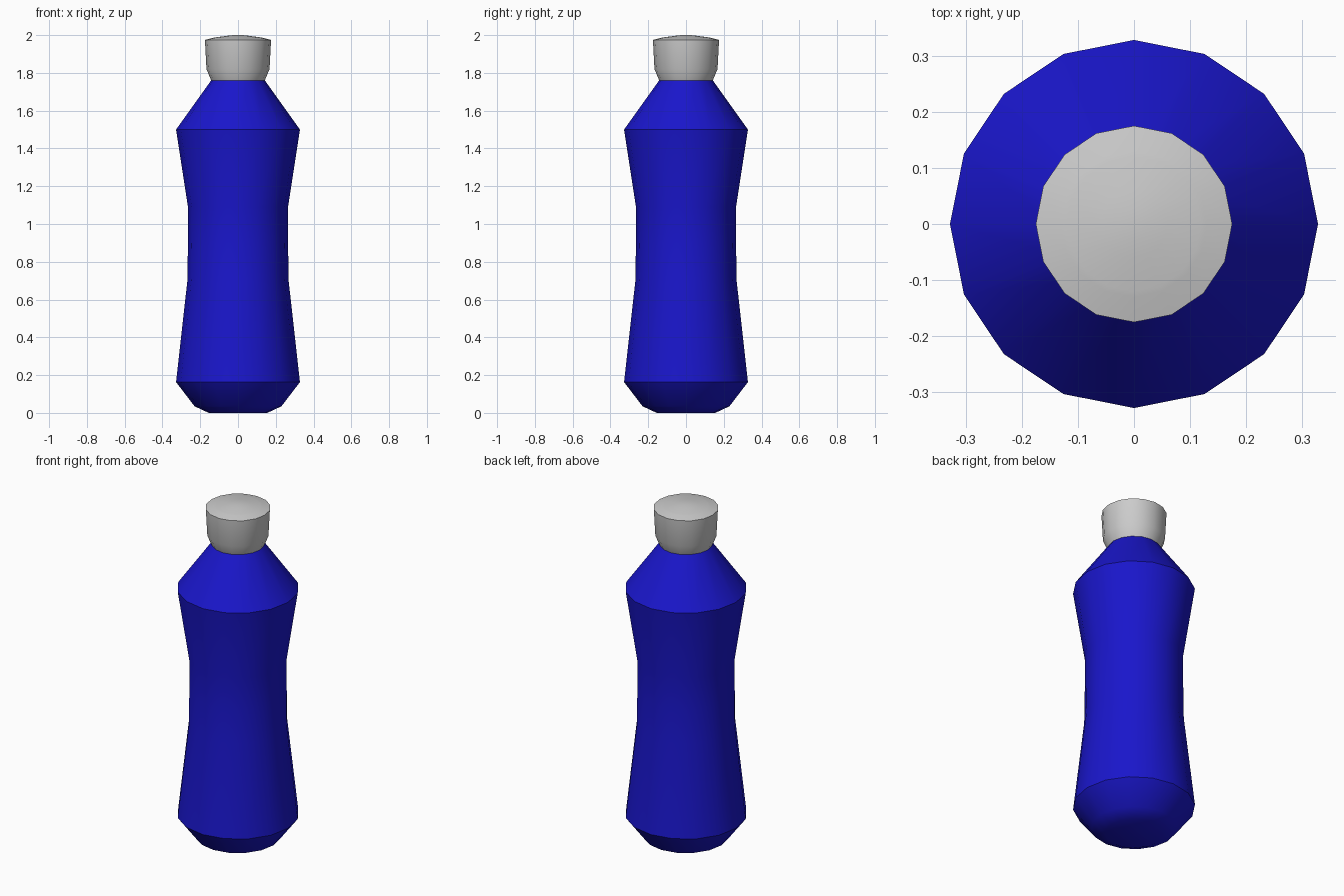
import bpy, bmesh, math

if "Cube" in bpy.data.objects:
    bpy.data.objects.remove(bpy.data.objects["Cube"])

SIDES = 16


def lathe(name, profile, close_bottom=False, close_top=False, color=None):
    """Spin an (r, z) profile, listed from bottom to top, around z."""
    bm = bmesh.new()
    rings = []
    for r, z in profile:
        rings.append([bm.verts.new((r * math.cos(2 * math.pi * i / SIDES),
                                    r * math.sin(2 * math.pi * i / SIDES), z))
                      for i in range(SIDES)])
    for low, high in zip(rings, rings[1:]):
        for i in range(SIDES):
            j = (i + 1) % SIDES
            bm.faces.new((low[i], low[j], high[j], high[i]))
    if close_bottom:
        bm.faces.new(rings[0][::-1])
    if close_top:
        bm.faces.new(rings[-1])
    mesh = bpy.data.meshes.new(name)
    bm.to_mesh(mesh)
    bm.free()
    obj = bpy.data.objects.new(name, mesh)
    bpy.context.collection.objects.link(obj)
    if color:
        mat = bpy.data.materials.new(name + "_color")
        mat.diffuse_color = color
        mat.use_nodes = True
        mat.node_tree.nodes["Principled BSDF"].inputs["Base Color"].default_value = mat.diffuse_color
        mesh.materials.append(mat)
    bpy.ops.object.select_all(action='DESELECT')
    obj.select_set(True)
    bpy.context.view_layer.objects.active = obj
    bpy.ops.object.shade_smooth_by_angle(angle=math.radians(30))
    return obj


# Bottle body: chamfered base, pinched waist, sloping shoulder
lathe("bottle_body",
      [(0.155, 0.0), (0.23, 0.035), (0.328, 0.163), (0.268, 0.70),
       (0.265, 0.90), (0.265, 1.09), (0.328, 1.50), (0.142, 1.76)],
      close_bottom=True, close_top=True, color=(0.01, 0.008, 0.6, 1))

# Screw cap: tapered collar, near-straight wall, slightly domed top
lathe("cap",
      [(0.142, 1.76), (0.167, 1.82), (0.175, 1.975), (0.13, 1.986),
       (0.12, 1.988), (0.06, 1.996), (0.027, 2.0)],
      close_top=True)
